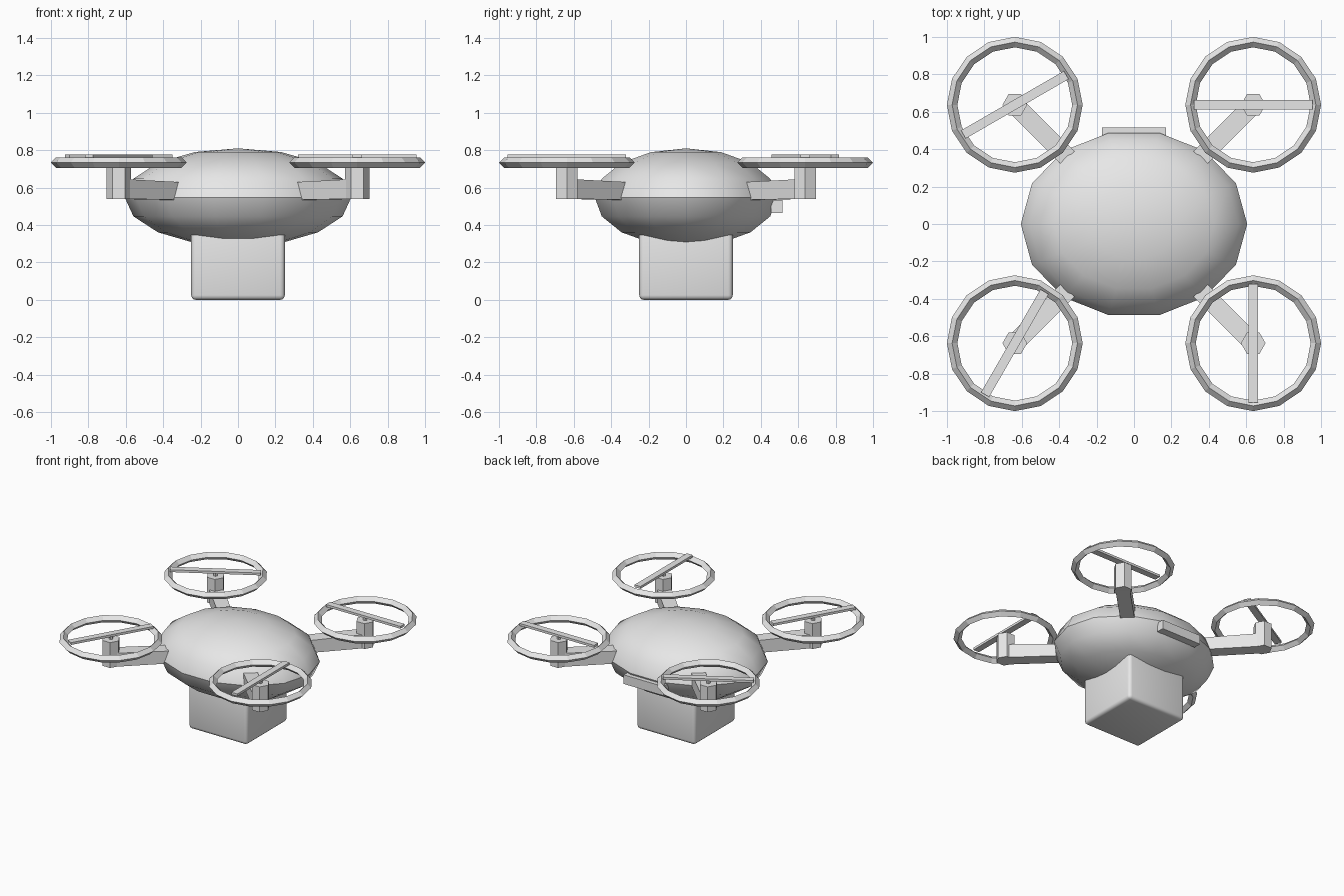
import bpy
import bmesh
import math
from mathutils import Matrix, Vector

old = bpy.data.objects.get("Cube")
if old:
    bpy.data.objects.remove(old, do_unlink=True)

GREY = (0.8, 0.8, 0.8, 1.0)
grey = bpy.data.materials.new("light_grey")
grey.use_nodes = True
grey.diffuse_color = GREY
grey.node_tree.nodes["Principled BSDF"].inputs["Base Color"].default_value = GREY


def finish(name, bm, smooth_angle=None):
    """Turn a bmesh into a named object with the shared material."""
    bmesh.ops.recalc_face_normals(bm, faces=bm.faces)
    mesh = bpy.data.meshes.new(name)
    bm.to_mesh(mesh)
    bm.free()
    mesh.materials.append(grey)
    obj = bpy.data.objects.new(name, mesh)
    bpy.context.collection.objects.link(obj)
    if smooth_angle:
        bpy.ops.object.select_all(action='DESELECT')
        obj.select_set(True)
        bpy.context.view_layer.objects.active = obj
        bpy.ops.object.shade_smooth_by_angle(angle=math.radians(smooth_angle))
    return obj


def box(name, centre, size, spin=0.0, bevel=0.0):
    bm = bmesh.new()
    bmesh.ops.create_cube(bm, size=1)
    bmesh.ops.scale(bm, vec=size, verts=bm.verts)
    if bevel:
        bmesh.ops.bevel(bm, geom=bm.edges[:], offset=bevel, segments=3,
                        profile=0.5, affect='EDGES')
    bmesh.ops.rotate(bm, matrix=Matrix.Rotation(spin, 3, 'Z'), verts=bm.verts)
    bmesh.ops.translate(bm, vec=centre, verts=bm.verts)
    return finish(name, bm, 40 if bevel else None)


def cylinder(name, x, y, z0, z1, radius, sides):
    bm = bmesh.new()
    bmesh.ops.create_cone(bm, cap_ends=True, segments=sides, radius1=radius,
                          radius2=radius, depth=z1 - z0)
    bmesh.ops.rotate(bm, matrix=Matrix.Rotation(math.pi / 2, 3, 'Z'), verts=bm.verts)
    bmesh.ops.translate(bm, vec=(x, y, (z0 + z1) / 2), verts=bm.verts)
    return finish(name, bm)


def guard_ring(name, x, y, z, major, minor, sides):
    """Faceted ring with a diamond cross-section."""
    bm = bmesh.new()
    loops = []
    for i in range(sides):
        a = math.tau * i / sides
        loop = []
        for k in range(4):
            b = math.tau * k / 4
            r = major + minor * math.cos(b)
            loop.append(bm.verts.new((x + r * math.cos(a), y + r * math.sin(a),
                                      z + minor * math.sin(b))))
        loops.append(loop)
    for i in range(sides):
        p, q = loops[i], loops[(i + 1) % sides]
        for k in range(4):
            n = (k + 1) % 4
            bm.faces.new((p[k], q[k], q[n], p[n]))
    return finish(name, bm)


def arm(name, sx, sy):
    """Side profile (distance along the diagonal, height) given a width."""
    profile = [(0.50, 0.63), (0.535, 0.535), (0.90, 0.54), (0.90, 0.645)]
    along = Vector((sx, sy, 0)).normalized()
    across = Vector((-along.y, along.x, 0)) * 0.05
    bm = bmesh.new()
    sides = []
    for s in (-1, 1):
        sides.append([bm.verts.new(along * d + across * s + Vector((0, 0, z)))
                      for d, z in profile])
        bm.faces.new(sides[-1])
    for i in range(4):
        j = (i + 1) % 4
        bm.faces.new((sides[0][i], sides[0][j], sides[1][j], sides[1][i]))
    return finish(name, bm)


# Flattened body with a crease around its widest line
bm = bmesh.new()
bmesh.ops.create_uvsphere(bm, u_segments=14, v_segments=8, radius=1)
bmesh.ops.rotate(bm, matrix=Matrix.Rotation(math.pi / 2, 3, 'Z'), verts=bm.verts)
bmesh.ops.scale(bm, vec=(0.605, 0.5, 0.263), verts=bm.verts)
bmesh.ops.translate(bm, vec=(0, 0, 0.547), verts=bm.verts)
finish("body", bm, 40)

# Cargo box under the body and plate on the back
box("cargo_box", (0, 0, 0.2), (0.5, 0.5, 0.4), bevel=0.025)
box("rear_plate", (0, 0.485, 0.5), (0.34, 0.06, 0.07))

# Four rotor units, each with its blade at a different angle
ROTOR = 0.637
for sx, sy, label, turn in ((1, 1, "back_left", 0), (-1, 1, "back_right", 30),
                            (-1, -1, "front_right", 60), (1, -1, "front_left", 90)):
    x, y = sx * ROTOR, sy * ROTOR
    arm(label + "_arm", sx, sy)
    cylinder(label + "_motor", x, y, 0.54, 0.735, 0.066, 6)
    cylinder(label + "_shaft", x, y, 0.73, 0.765, 0.015, 6)
    box(label + "_blade", (x, y, 0.769), (0.635, 0.05, 0.018), math.radians(turn))
    guard_ring(label + "_guard", x, y, 0.734, 0.335, 0.028, 16)
